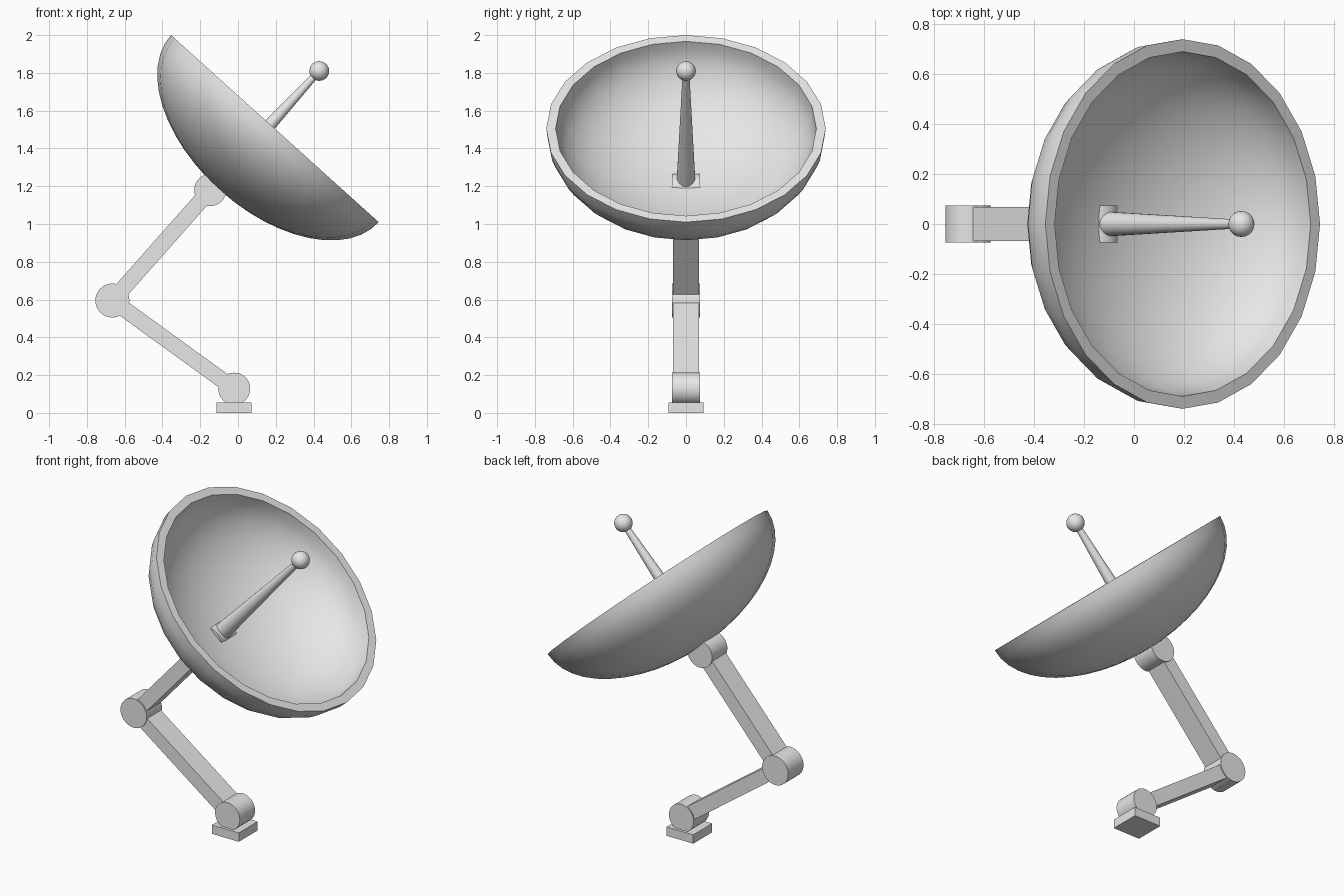
import bpy
import bmesh
import math
from mathutils import Matrix, Vector

if "Cube" in bpy.data.objects:
    bpy.data.objects.remove(bpy.data.objects["Cube"], do_unlink=True)

GREY = (0.8, 0.8, 0.8, 1.0)
grey = bpy.data.materials.new("light_grey")
grey.use_nodes = True
grey.diffuse_color = GREY
grey.node_tree.nodes["Principled BSDF"].inputs["Base Color"].default_value = GREY

# Key points of the linkage, all in the y = 0 plane
BASE_JOINT = Vector((-0.02, 0, 0.128))
ELBOW = Vector((-0.665, 0, 0.595))
DISH_JOINT = Vector((-0.147, 0, 1.18))
RIM_CENTRE = Vector((0.195, 0, 1.505))
BALL = Vector((0.43, 0, 1.81))
TILT = math.radians(42)
RADIUS, WALL, FLATTEN = 0.74, 0.05, 0.59


def finish(obj, name, smooth=True):
    obj.name = obj.data.name = name
    obj.data.materials.append(grey)
    if smooth:
        bpy.ops.object.select_all(action="DESELECT")
        obj.select_set(True)
        bpy.context.view_layer.objects.active = obj
        bpy.ops.object.shade_smooth_by_angle(angle=math.radians(35))
    return obj


def box(name, centre, size, angle=0):
    bpy.ops.mesh.primitive_cube_add(size=1, location=centre, rotation=(0, angle, 0))
    obj = bpy.context.object
    obj.data.transform(Matrix.Diagonal((*size, 1)))
    return finish(obj, name, smooth=False)


def joint(name, centre, radius):
    bpy.ops.mesh.primitive_cylinder_add(vertices=32, radius=radius, depth=0.15,
                                        location=centre, rotation=(math.pi / 2, 0, 0))
    return finish(bpy.context.object, name)


def arm(name, start, end):
    span = end - start
    angle = math.atan2(span.x, span.z)
    return box(name, (start + end) / 2, (0.084, 0.136, span.length), angle)


# Foot plate, joints and the two arms
box("base_plate", (-0.022, 0, 0.0275), (0.185, 0.185, 0.055))
joint("base_joint", BASE_JOINT, 0.085)
joint("elbow_joint", ELBOW, 0.09)
joint("dish_joint", DISH_JOINT, 0.085)
arm("lower_arm", BASE_JOINT, ELBOW)
arm("upper_arm", ELBOW, DISH_JOINT)


# Dish: outer and inner elliptical arcs spun around the dish axis
def arc(radius, steps=12):
    angles = [math.pi / 2 * i / steps for i in range(steps + 1)]
    return [(radius * math.sin(a), 0, -radius * FLATTEN * math.cos(a)) for a in angles]


bm = bmesh.new()
profile = arc(RADIUS) + arc(RADIUS - WALL)[::-1]
verts = [bm.verts.new(p) for p in profile]
edges = [bm.edges.new(pair) for pair in zip(verts, verts[1:])]
bmesh.ops.spin(bm, geom=verts + edges, cent=(0, 0, 0), axis=(0, 0, 1),
               angle=2 * math.pi, steps=24, use_duplicate=False)
bmesh.ops.remove_doubles(bm, verts=bm.verts, dist=0.0005)
bmesh.ops.recalc_face_normals(bm, faces=bm.faces)
mesh = bpy.data.meshes.new("dish")
bm.to_mesh(mesh)
bm.free()
dish = bpy.data.objects.new("dish", mesh)
bpy.context.collection.objects.link(dish)
dish.location = RIM_CENTRE
dish.rotation_euler = (0, TILT, 0)
finish(dish, "dish")

# Tapered feed stem with a ball at its tip
stem = BALL - DISH_JOINT
bpy.ops.mesh.primitive_cone_add(vertices=24, radius1=0.052, radius2=0.017, depth=stem.length,
                                location=(BALL + DISH_JOINT) / 2,
                                rotation=(0, math.atan2(stem.x, stem.z), 0))
finish(bpy.context.object, "feed_stem")
bpy.ops.mesh.primitive_uv_sphere_add(segments=24, ring_count=16, radius=0.052,
                                     location=BALL, rotation=(0, TILT, 0))
finish(bpy.context.object, "feed_ball")
